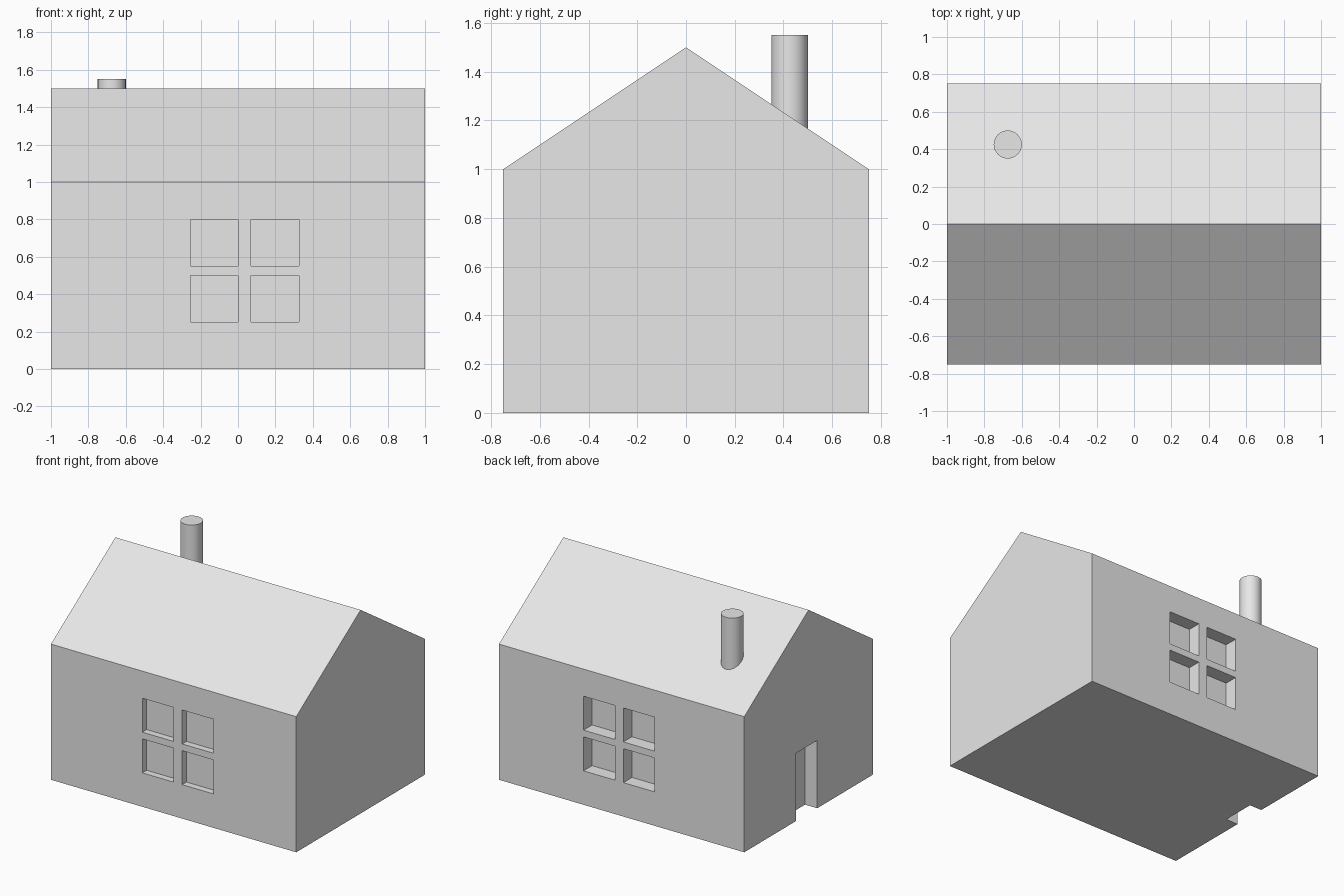
import bpy
import bmesh
import math
from mathutils import Matrix, Vector

cube = bpy.data.objects.get("Cube")
if cube:
    bpy.data.objects.remove(cube, do_unlink=True)

# Single plain grey for the whole house
grey = bpy.data.materials.new("light_grey")
grey.use_nodes = True
COLOUR = (0.8, 0.8, 0.8, 1)
grey.diffuse_color = COLOUR
grey.node_tree.nodes["Principled BSDF"].inputs["Base Color"].default_value = COLOUR


def make_object(name, bm):
    bmesh.ops.recalc_face_normals(bm, faces=bm.faces)
    mesh = bpy.data.meshes.new(name)
    bm.to_mesh(mesh)
    bm.free()
    mesh.materials.append(grey)
    obj = bpy.data.objects.new(name, mesh)
    bpy.context.collection.objects.link(obj)
    return obj


def select(obj):
    bpy.ops.object.select_all(action='DESELECT')
    obj.select_set(True)
    bpy.context.view_layer.objects.active = obj


def add_box(bm, low, high):
    low, high = Vector(low), Vector(high)
    size = Matrix.Diagonal((*(high - low), 1))
    bmesh.ops.create_cube(bm, size=1, matrix=Matrix.Translation((low + high) / 2) @ size)


# House body: gable profile swept along x
bm = bmesh.new()
profile = [(-0.75, 0), (0.75, 0), (0.75, 1), (0, 1.5), (-0.75, 1)]
gable = bm.faces.new([bm.verts.new((-1, y, z)) for y, z in profile])
swept = bmesh.ops.extrude_face_region(bm, geom=[gable], use_keep_orig=True)
moved = [v for v in swept["geom"] if isinstance(v, bmesh.types.BMVert)]
bmesh.ops.translate(bm, verts=moved, vec=(2, 0, 0))
house = make_object("house_body", bm)

# Recesses: four panes front and back, doorway in the end wall
bm = bmesh.new()
for z0, z1 in ((0.25, 0.5), (0.55, 0.8)):
    for x0, x1 in ((-0.255, 0), (0.07, 0.325)):
        add_box(bm, (x0, -0.85, z0), (x1, -0.70, z1))
    for x0, x1 in ((-0.27, -0.015), (0.055, 0.31)):
        add_box(bm, (x0, 0.65, z0), (x1, 0.85, z1))
add_box(bm, (-1.1, -0.1, -0.1), (-0.9, 0.15, 0.5))
cutter = make_object("recess_cutter", bm)
cutter.hide_render = True

cut = house.modifiers.new("recesses", 'BOOLEAN')
cut.operation = 'DIFFERENCE'
cut.solver = 'EXACT'
cut.object = cutter
select(house)
bpy.ops.object.modifier_apply(modifier=cut.name)
bpy.data.objects.remove(cutter, do_unlink=True)

# Round chimney rising from the back roof slope
bm = bmesh.new()
bmesh.ops.create_cone(bm, cap_ends=True, segments=48, radius1=0.075, radius2=0.075,
                      depth=0.45, matrix=Matrix.Translation((-0.675, 0.425, 1.325)))
chimney = make_object("chimney", bm)
select(chimney)
bpy.ops.object.shade_smooth_by_angle(angle=math.radians(30))
